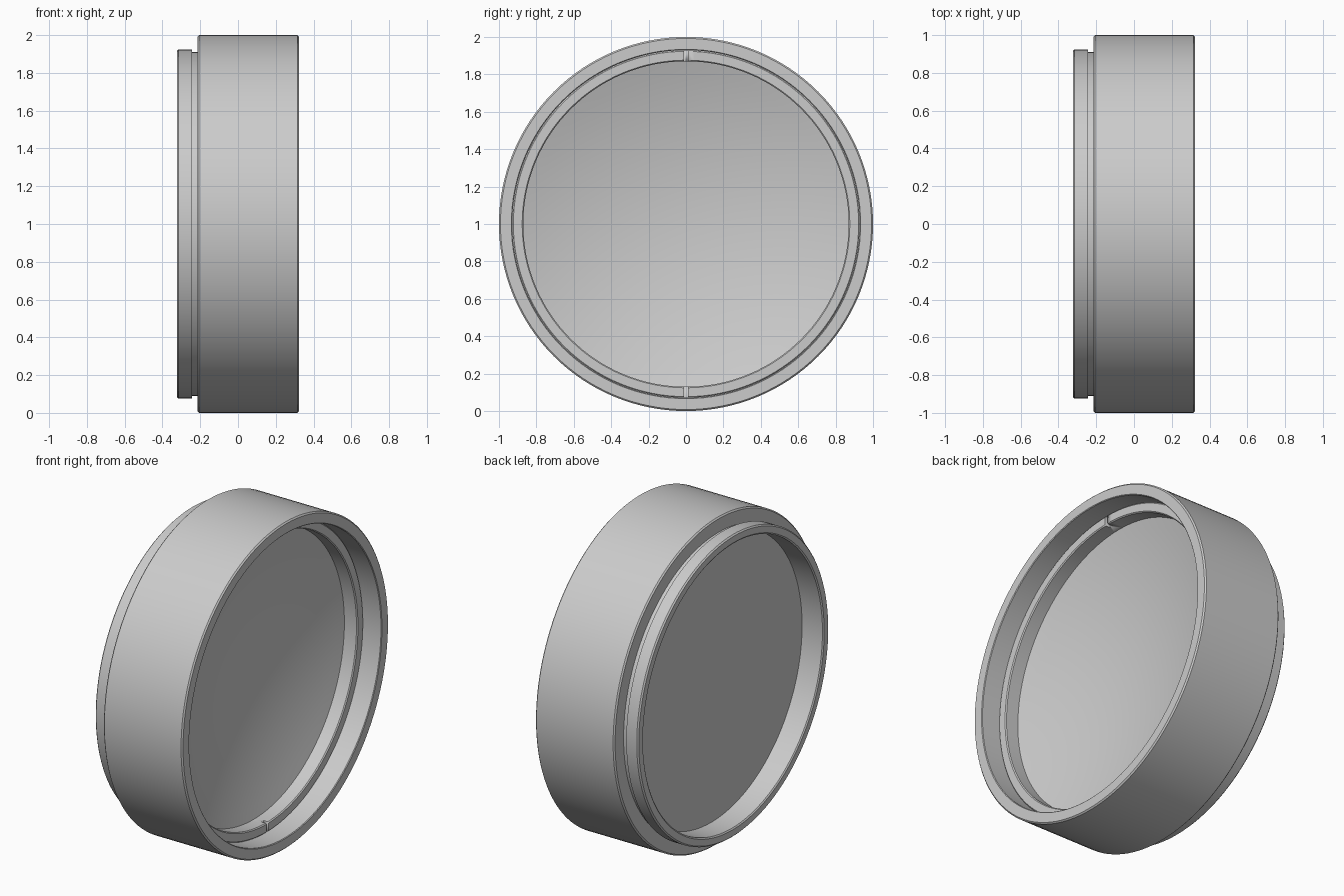
import bpy, bmesh, math
from mathutils import Matrix

cube = bpy.data.objects.get("Cube")
if cube:
    bpy.data.objects.remove(cube)

grey = bpy.data.materials.new("plain grey")
grey.use_nodes = True
GREY = (0.6, 0.6, 0.6, 1)
grey.diffuse_color = GREY
grey.node_tree.nodes["Principled BSDF"].inputs["Base Color"].default_value = GREY


def finish(bm, name):
    """Turn a bmesh into a named, shaded object centred on the lens axis."""
    bmesh.ops.recalc_face_normals(bm, faces=bm.faces)
    mesh = bpy.data.meshes.new(name)
    bm.to_mesh(mesh)
    bm.free()
    mesh.materials.append(grey)
    obj = bpy.data.objects.new(name, mesh)
    obj.location.z = 1
    bpy.context.collection.objects.link(obj)
    bpy.ops.object.select_all(action="DESELECT")
    obj.select_set(True)
    bpy.context.view_layer.objects.active = obj
    bpy.ops.object.shade_smooth_by_angle(angle=math.radians(30))
    return obj


def lathe(name, profile, closed, steps=128):
    """Revolve (x, radius) points around the x axis."""
    bm = bmesh.new()
    verts = [bm.verts.new((x, 0, r)) for x, r in profile]
    edges = [bm.edges.new(pair) for pair in zip(verts, verts[1:])]
    if closed:
        edges.append(bm.edges.new((verts[-1], verts[0])))
    bmesh.ops.spin(bm, geom=verts + edges, cent=(0, 0, 0), axis=(1, 0, 0),
                   angle=math.tau, steps=steps)
    bmesh.ops.remove_doubles(bm, verts=bm.verts, dist=0.0001)
    return finish(bm, name)


# Housing: wide barrel, thread groove and narrow rear mount
lathe("housing", [
    (0.322, 0.934), (0.322, 0.992), (0.314, 1), (-0.206, 1), (-0.214, 0.992),
    (-0.214, 0.91), (-0.243, 0.91), (-0.243, 0.925), (-0.314, 0.925),
    (-0.322, 0.917), (-0.322, 0.878), (-0.316, 0.87), (-0.178, 0.87),
    (-0.178, 0.89), (0.1, 0.89), (0.1, 0.93), (0.318, 0.93)], True)

# Retaining ring with a spanner slot at top and bottom
ring = lathe("retaining_ring", [
    (0.1, 0.87), (0.194, 0.87), (0.2, 0.876), (0.2, 0.923),
    (0.194, 0.929), (0.1, 0.929)], True)
bm = bmesh.new()
for z in (-0.9, 0.9):
    bmesh.ops.create_cube(bm, size=1, matrix=Matrix.Translation((0.2, 0, z))
                          @ Matrix.Diagonal((0.07, 0.022, 0.14, 1)))
cutter = finish(bm, "slot_cutter")
cutter.hide_render = True
cutter.hide_set(True)
slots = ring.modifiers.new("slots", "BOOLEAN")
slots.operation = "DIFFERENCE"
slots.solver = "EXACT"
slots.object = cutter

# Lens: concave front, flat rear
EDGE, SAG, RADIUS, REAR = 0.117, 0.15, 0.885, -0.176
bowl = [(EDGE - SAG * (1 - (i / 12) ** 2), RADIUS * i / 12) for i in range(13)]
lathe("lens", bowl + [(REAR, RADIUS), (REAR, 0)], False)
